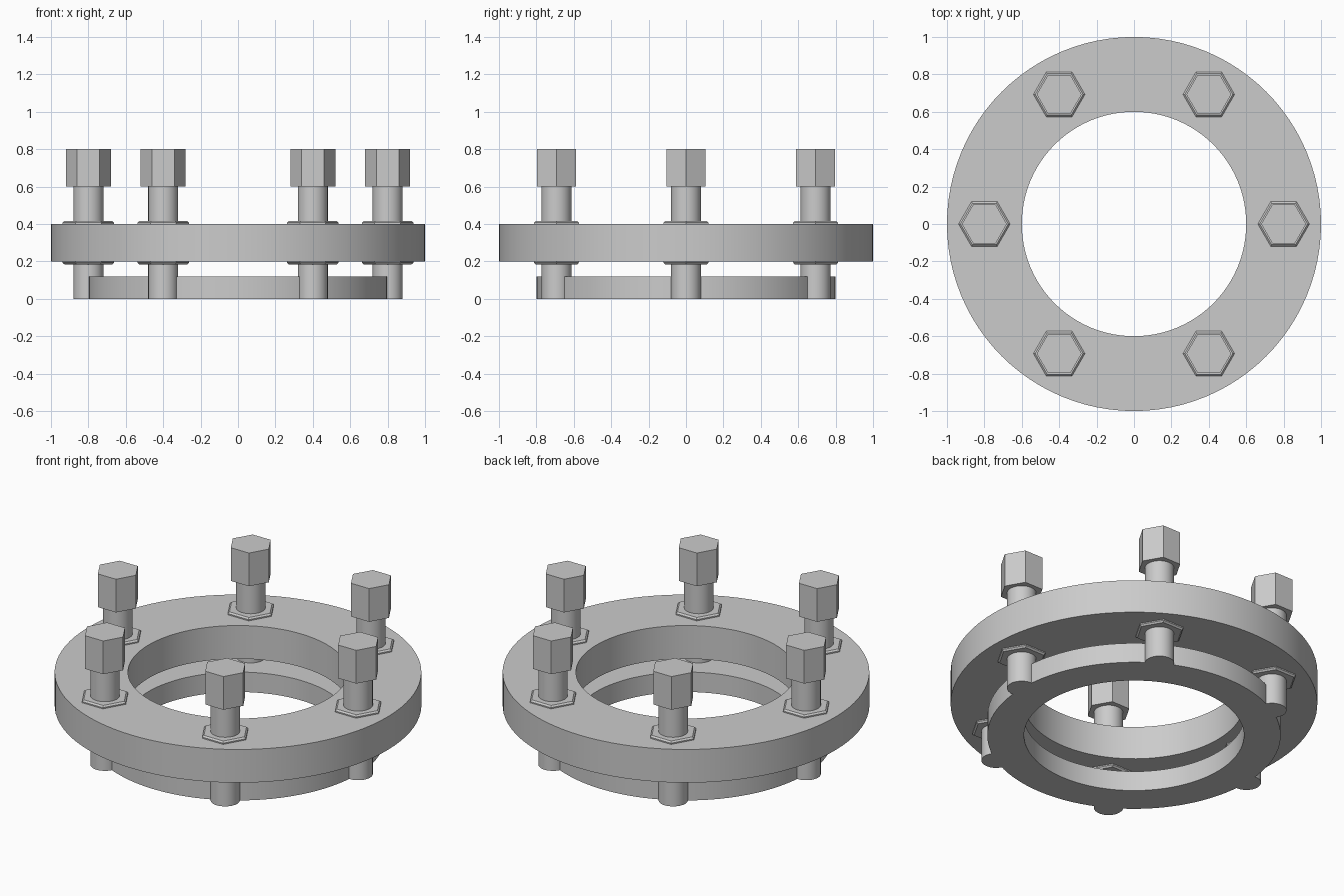
import bpy
from math import cos, sin, pi, radians

cube = bpy.data.objects.get("Cube")
if cube:
    bpy.data.objects.remove(cube, do_unlink=True)

# Single grey metal
grey = bpy.data.materials.new("grey_metal")
grey.use_nodes = True
colour = (0.6, 0.6, 0.6, 1)
grey.diffuse_color = colour
grey.node_tree.nodes["Principled BSDF"].inputs["Base Color"].default_value = colour


def lathe(name, profile, sides, closed=False, centre=(0, 0)):
    """Turn (radius, z) points about z; open profiles get end caps."""
    verts = [(r * cos(2 * pi * s / sides), r * sin(2 * pi * s / sides), z)
             for r, z in profile for s in range(sides)]
    rows = len(profile)
    faces = []
    for i in range(rows if closed else rows - 1):
        a, b = i * sides, (i + 1) % rows * sides
        for s in range(sides):
            t = (s + 1) % sides
            faces.append((a + s, a + t, b + t, b + s))
    if not closed:
        faces.append(tuple(reversed(range(sides))))
        faces.append(tuple(range((rows - 1) * sides, rows * sides)))
    mesh = bpy.data.meshes.new(name)
    mesh.from_pydata(verts, [], faces)
    mesh.materials.append(grey)
    obj = bpy.data.objects.new(name, mesh)
    bpy.context.collection.objects.link(obj)
    obj.location = (*centre, 0)
    bpy.ops.object.select_all(action='DESELECT')
    obj.select_set(True)
    bpy.context.view_layer.objects.active = obj
    bpy.ops.object.shade_smooth_by_angle(angle=radians(30))
    return obj


def ring(name, inner, outer, low, high):
    profile = [(outer, low), (outer, high), (inner, high), (inner, low)]
    return lathe(name, profile, 96, closed=True)


# Flange rings
ring("upper_ring", 0.6, 1.0, 0.2, 0.4)
ring("lower_ring", 0.6, 0.8, 0.0, 0.12)

# Six bolts, each with a shank, a hex head and a chamfered hex collar
# that shows above and below the upper ring
for n in range(6):
    angle = n * pi / 3
    spot = (0.8 * cos(angle), 0.8 * sin(angle))
    lathe(f"bolt_shank_{n + 1}", [(0.08, 0), (0.08, 0.61)], 32, centre=spot)
    lathe(f"bolt_head_{n + 1}", [(0.12, 0.6), (0.12, 0.8)], 6, centre=spot)
    collar = [(0.128, 0.184), (0.138, 0.193), (0.138, 0.407), (0.128, 0.416)]
    lathe(f"bolt_collar_{n + 1}", collar, 6, centre=spot)
